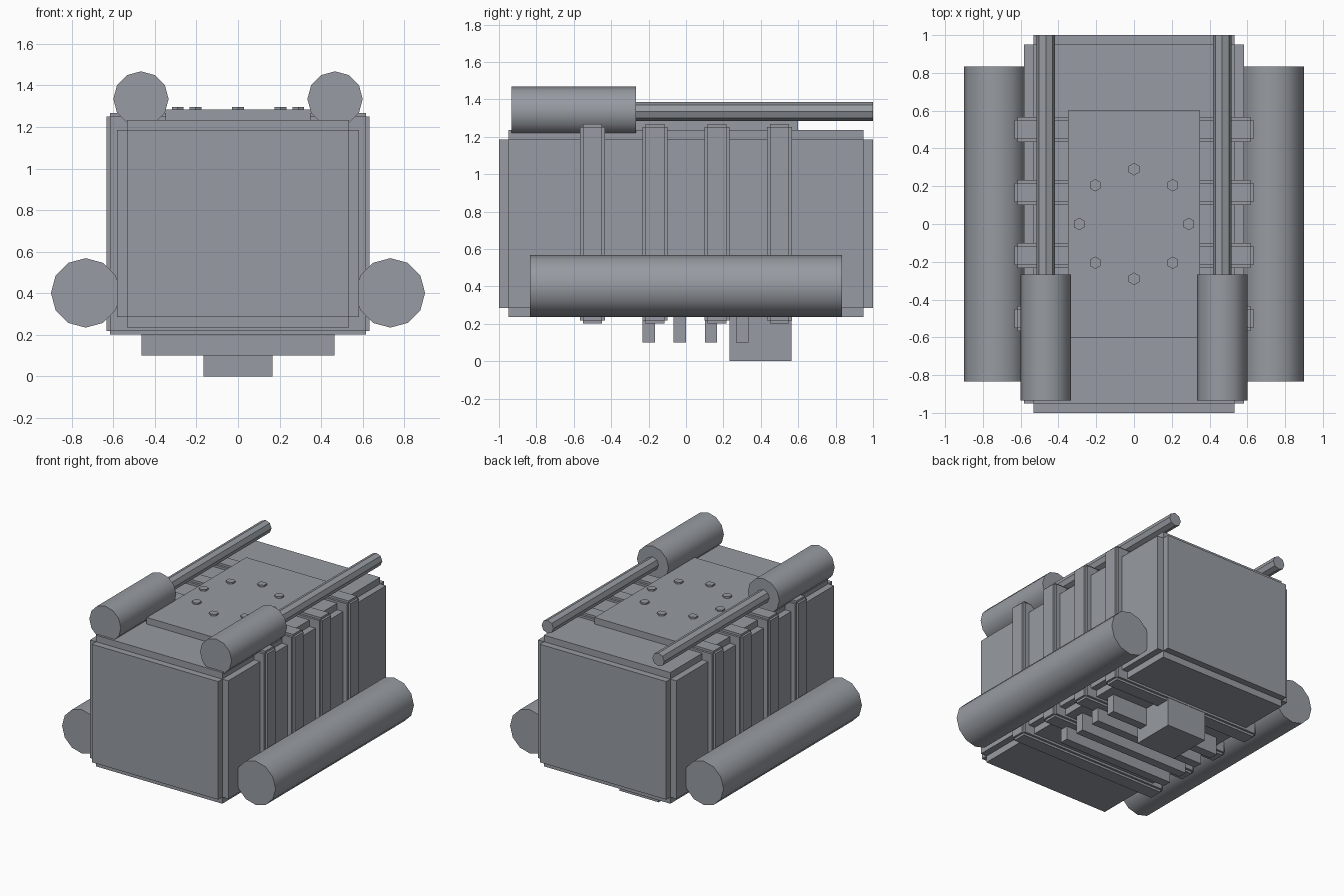
import bpy, math

if "Cube" in bpy.data.objects:
    bpy.data.objects.remove(bpy.data.objects["Cube"])

# Dark cool grey metal for every part
metal = bpy.data.materials.new("dark_grey_metal")
metal.diffuse_color = (0.31, 0.33, 0.36, 1)
metal.use_nodes = True
metal.node_tree.nodes["Principled BSDF"].inputs["Base Color"].default_value = metal.diffuse_color


def finish(name, verts, faces):
    mesh = bpy.data.meshes.new(name)
    mesh.from_pydata(verts, [], faces)
    mesh.materials.append(metal)
    obj = bpy.data.objects.new(name, mesh)
    bpy.context.collection.objects.link(obj)
    return obj


def boxes(name, centre, half_sizes):
    """One object made of boxes sharing a centre."""
    verts, faces = [], []
    for h in half_sizes:
        n = len(verts)
        verts += [tuple(c + s * d for c, s, d in zip(centre, (sx, sy, sz), h))
                  for sx in (-1, 1) for sy in (-1, 1) for sz in (-1, 1)]
        for f in ((0, 1, 3, 2), (4, 6, 7, 5), (0, 4, 5, 1),
                  (2, 3, 7, 6), (0, 2, 6, 4), (1, 5, 7, 3)):
            faces.append([n + i for i in f])
    return finish(name, verts, faces)


def stepped_box(name, centre, half, s):
    """Box whose edges are all notched by one step s."""
    x, y, z = half
    return boxes(name, centre, [(x, y - s, z - s), (x - s, y, z - s), (x - s, y - s, z)])


def cylinder(name, loc, radius, length, sides, along_y=True, smooth=False):
    bpy.ops.mesh.primitive_cylinder_add(
        vertices=sides, radius=radius, depth=length, location=loc,
        rotation=(math.pi / 2 if along_y else 0, 0, 0))
    obj = bpy.context.object
    obj.name = name
    obj.data.materials.append(metal)
    if smooth:
        bpy.ops.object.shade_smooth_by_angle(angle=math.radians(40))
    return obj


# Main casing with notched edges
stepped_box("casing", (0, 0, 0.735), (0.583, 1.0, 0.5), 0.05)

# Straps wrapped around the casing
for i in range(4):
    stepped_box(f"strap_{i + 1}", (0, -0.5 + i / 3, 0.735), (0.633, 0.067, 0.533), 0.0165)

# Lid plate and its ring of hexagonal bolts
boxes("lid_plate", (0, 0, 1.235), [(0.35, 0.6, 0.05)])
for i in range(8):
    a = i * math.pi / 4
    cylinder(f"bolt_{i + 1}", (0.29 * math.cos(a), 0.29 * math.sin(a), 1.281),
             0.033, 0.033, 6, along_y=False)

# Underside ribs and foot block
for i in range(4):
    boxes(f"bottom_rib_{i + 1}", (0, -0.2 + i / 6, 0.175), [(0.465, 0.033, 0.075)])
boxes("foot_block", (0, 0.398, 0.15), [(0.165, 0.166, 0.15)])

# Side tanks, top canisters and rods, mirrored left and right
for side, x in (("left", -1), ("right", 1)):
    cylinder(f"side_tank_{side}", (0.733 * x, 0, 0.402), 0.167, 1.667, 12, smooth=True)
    cylinder(f"top_canister_{side}", (0.467 * x, -0.6, 1.335), 0.133, 0.667, 12, smooth=True)
    cylinder(f"top_rod_{side}", (0.467 * x, 0.35, 1.335), 0.05, 1.3, 8)
